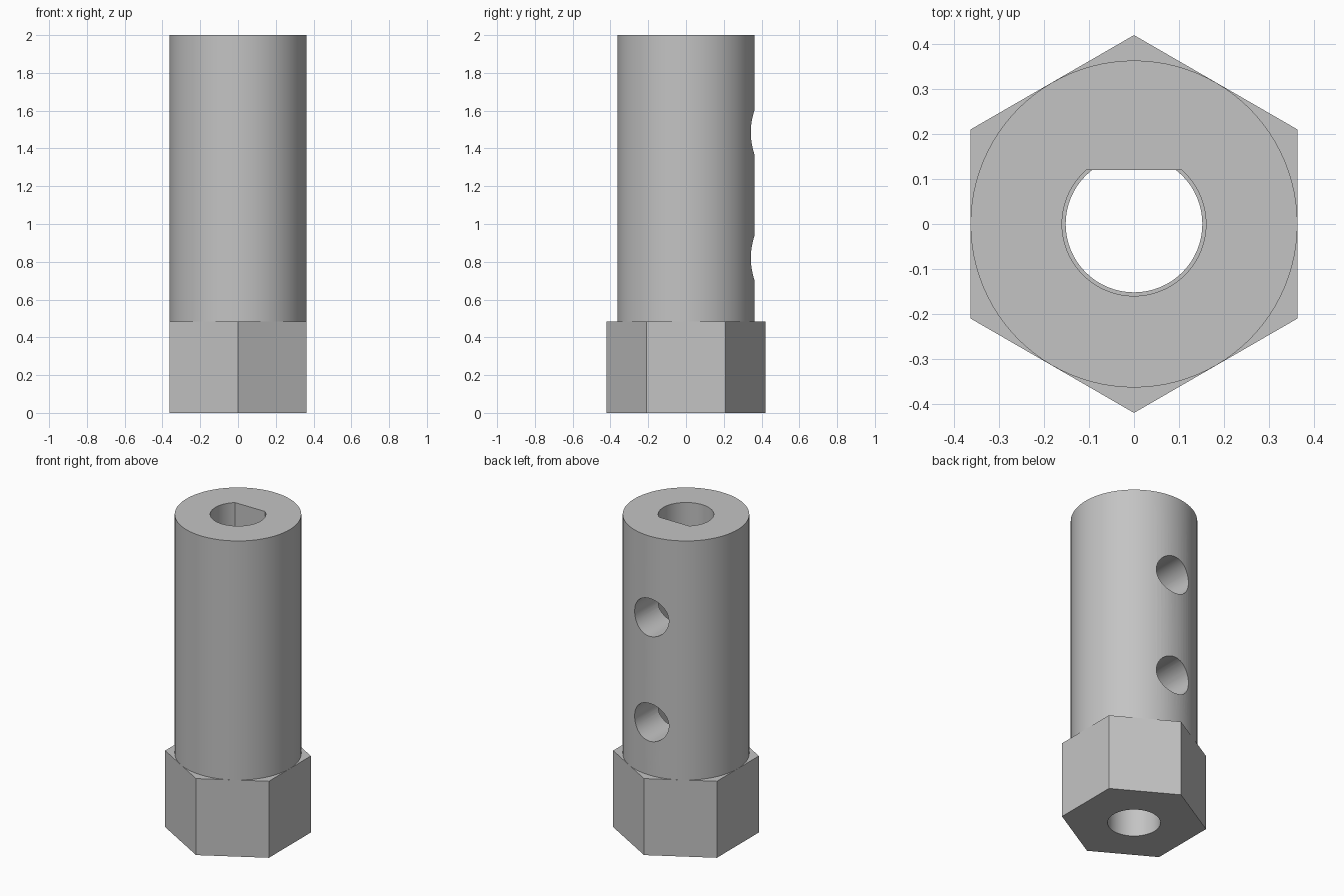
import bpy, bmesh, math

if "Cube" in bpy.data.objects:
    bpy.data.objects.remove(bpy.data.objects["Cube"], do_unlink=True)

HEX_R, HEX_TOP = 0.42, 0.485
SHAFT_R, TOP = 0.3635, 2.0
ROUND_BORE_R = 0.152
D_BORE_R, FLAT_Y = 0.16, 0.12
SCREW_R, SCREW_HEIGHTS = 0.12, (0.82, 1.485)

steel = bpy.data.materials.new("grey steel")
steel.use_nodes = True
grey = (0.55, 0.55, 0.55, 1)
steel.diffuse_color = grey
steel.node_tree.nodes["Principled BSDF"].inputs["Base Color"].default_value = grey


def circle(radius, count, start=0.0, sweep=math.tau, closed=True):
    steps = count if closed else count - 1
    return [(radius * math.cos(start + sweep * i / steps),
             radius * math.sin(start + sweep * i / steps)) for i in range(count)]


def prism(name, outline, z0, z1):
    """Extrude a flat outline from z0 to z1."""
    bm = bmesh.new()
    base = bm.faces.new([bm.verts.new((x, y, z0)) for x, y in outline])
    top = bmesh.ops.extrude_face_region(bm, geom=[base])["geom"]
    verts = [v for v in top if isinstance(v, bmesh.types.BMVert)]
    bmesh.ops.translate(bm, verts=verts, vec=(0, 0, z1 - z0))
    bmesh.ops.recalc_face_normals(bm, faces=bm.faces)
    mesh = bpy.data.meshes.new(name)
    bm.to_mesh(mesh)
    bm.free()
    mesh.materials.append(steel)
    obj = bpy.data.objects.new(name, mesh)
    bpy.context.collection.objects.link(obj)
    return obj


def combine(target, tool, operation):
    """Apply a boolean and remove the tool."""
    mod = target.modifiers.new(tool.name, "BOOLEAN")
    mod.operation, mod.solver, mod.object = operation, "EXACT", tool
    bpy.context.view_layer.objects.active = target
    bpy.ops.object.modifier_apply(modifier=mod.name)
    bpy.data.objects.remove(tool, do_unlink=True)


# Hexagonal base with the round shaft rising from it
coupler = prism("hex_shaft_coupler", circle(HEX_R, 6, math.pi / 2), 0, HEX_TOP)
combine(coupler, prism("shaft", circle(SHAFT_R, 96), HEX_TOP / 2, TOP), "UNION")

# Round bore through the base
combine(coupler, prism("round_bore", circle(ROUND_BORE_R, 64), -0.1, HEX_TOP + 0.05), "DIFFERENCE")

# D-shaped bore down the shaft, flat towards the back
edge = math.asin(FLAT_Y / D_BORE_R)
d_outline = circle(D_BORE_R, 64, math.pi - edge, math.pi + 2 * edge, closed=False)
combine(coupler, prism("d_bore", d_outline, HEX_TOP, TOP + 0.1), "DIFFERENCE")

# Two set-screw holes through the back wall
for height in SCREW_HEIGHTS:
    hole = prism("screw_hole", circle(SCREW_R, 64), 0, 0.5)
    hole.rotation_euler.x = -math.pi / 2
    hole.location.z = height
    bpy.context.view_layer.update()
    combine(coupler, hole, "DIFFERENCE")

bpy.ops.object.select_all(action="DESELECT")
coupler.select_set(True)
bpy.context.view_layer.objects.active = coupler
bpy.ops.object.shade_smooth_by_angle(angle=math.radians(30))
